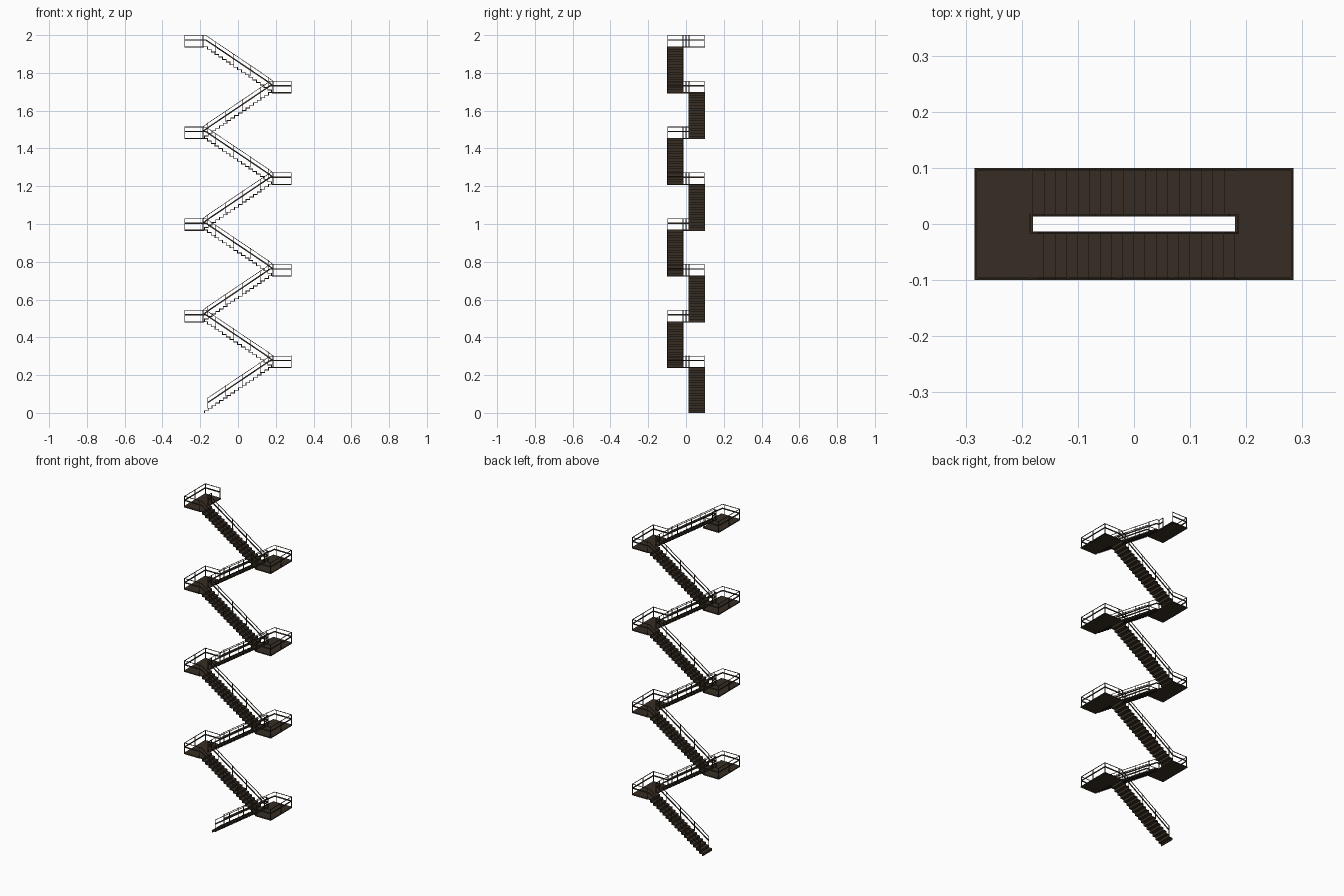
import bpy, bmesh
from mathutils import Vector, Matrix

if "Cube" in bpy.data.objects:
    bpy.data.objects.remove(bpy.data.objects["Cube"])

LEVELS, RISE = 8, 0.2425          # flights and height per flight
HALF, END, DEPTH = 0.18, 0.284, 0.10
INNER = 0.013                     # half width of the stair well
STEPS = 18
RAIL_H = 0.06
BAR = 0.0028

steel = bpy.data.materials.new("dark brown steel")
steel.diffuse_color = (0.038, 0.027, 0.017, 1)
steel.use_nodes = True
steel.node_tree.nodes["Principled BSDF"].inputs["Base Color"].default_value = steel.diffuse_color


def finish(bm, name, turn, z):
    """Turn the part half way round for every other level, lift it, and add it."""
    bm.transform(Matrix.Translation((0, 0, z)) @ Matrix.Diagonal((turn, turn, 1, 1)))
    bmesh.ops.recalc_face_normals(bm, faces=bm.faces)
    mesh = bpy.data.meshes.new(name)
    bm.to_mesh(mesh)
    bm.free()
    mesh.materials.append(steel)
    obj = bpy.data.objects.new(name, mesh)
    bpy.context.collection.objects.link(obj)


def beam(bm, a, b, w=BAR, h=BAR):
    """Rectangular bar from a to b."""
    a, b = Vector(a), Vector(b)
    d = (b - a).normalized()
    side = d.cross(Vector((0, 0, 1)))
    side = side.normalized() if side.length > 1e-4 else Vector((1, 0, 0))
    up = side.cross(d)
    m = Matrix((side * w, d * (b - a).length, up * h)).transposed().to_4x4()
    bmesh.ops.create_cube(bm, size=1, matrix=Matrix.Translation((a + b) / 2) @ m)


def box(bm, lo, hi):
    lo, hi = Vector(lo), Vector(hi)
    bmesh.ops.create_cube(bm, size=1, matrix=Matrix.Translation((lo + hi) / 2)
                          @ Matrix.Diagonal((*(hi - lo), 1)))


def run_rails(bm, path):
    """Thin top rail and deeper middle bar along a path of rail-top points."""
    for a, b in zip(path, path[1:]):
        beam(bm, a, b)
        drop = Vector((0, 0, 0.024))
        beam(bm, Vector(a) - drop, Vector(b) - drop, 0.0025, 0.007)


def flight(turn, z, first):
    # folded plate steps
    bm = bmesh.new()
    run, rise, t = 2 * HALF / STEPS, RISE / STEPS, 0.004
    top, under = [], []
    for i in range(STEPS):
        x = -HALF + i * run
        top += [(x, i * rise), (x, (i + 1) * rise)]
        under += [(x + t, max(0, i * rise - t)), (x + t, (i + 1) * rise - t)]
    top.append((HALF, RISE))
    under.append((HALF, RISE - t))
    rings = [[[bm.verts.new((x, y, h)) for x, h in line] for line in (top, under)]
             for y in (INNER, DEPTH)]
    (ta, ua), (tb, ub) = rings
    n = len(top)
    for i in range(n - 1):
        bm.faces.new((ta[i], ta[i + 1], tb[i + 1], tb[i]))
        bm.faces.new((ua[i], ub[i], ub[i + 1], ua[i + 1]))
        bm.faces.new((ta[i], ua[i], ua[i + 1], ta[i + 1]))
        bm.faces.new((tb[i], tb[i + 1], ub[i + 1], ub[i]))
    for i in (0, n - 1):
        bm.faces.new((ta[i], tb[i], ub[i], ua[i]))
    finish(bm, "flight_steps", turn, z)

    # sloping railings with posts on both sides
    bm = bmesh.new()
    slope = RISE / (2 * HALF)

    def rail_z(x):
        return (x + HALF) * slope + 0.065

    for y in (INNER + 0.003, DEPTH - 0.003):
        path = [(-0.16, y, rail_z(-0.16)), (0.17, y, rail_z(0.17)),
                (0.185, y, RISE + RAIL_H - 0.0015)]
        if not first:
            path.insert(0, (-0.185, y, RAIL_H - 0.0015))
        run_rails(bm, path)
        for x in (-0.16, -0.067, 0.025, 0.117):
            beam(bm, (x, y, rail_z(x) - 0.055), (x, y, rail_z(x) + 0.003), 0.003, 0.003)
    finish(bm, "flight_railing", turn, z)


def landing(turn, z):
    # floor plate
    bm = bmesh.new()
    box(bm, (HALF, -DEPTH, -0.006), (END, DEPTH, 0))
    finish(bm, "landing_floor", turn, z)

    # railing round the three outer sides and across the well
    bm = bmesh.new()
    x0, x1, y, h = 0.185, END - 0.003, DEPTH - 0.003, RAIL_H - 0.0015
    run_rails(bm, [(x0, -y, h), (x1, -y, h), (x1, y, h), (x0, y, h)])
    iy = INNER + 0.003
    run_rails(bm, [(x0, -iy, h), (x0, iy, h)])
    for px, py in ((x0, y), (x1, y), (x1, 0), (x1, -y), (x0, -y), (x0, iy), (x0, -iy)):
        beam(bm, (px, py, -0.003), (px, py, RAIL_H), 0.0034, 0.0034)
    finish(bm, "landing_railing", turn, z)


for level in range(LEVELS):
    turn = 1 if level % 2 == 0 else -1
    flight(turn, level * RISE, level == 0)
    landing(turn, (level + 1) * RISE)
